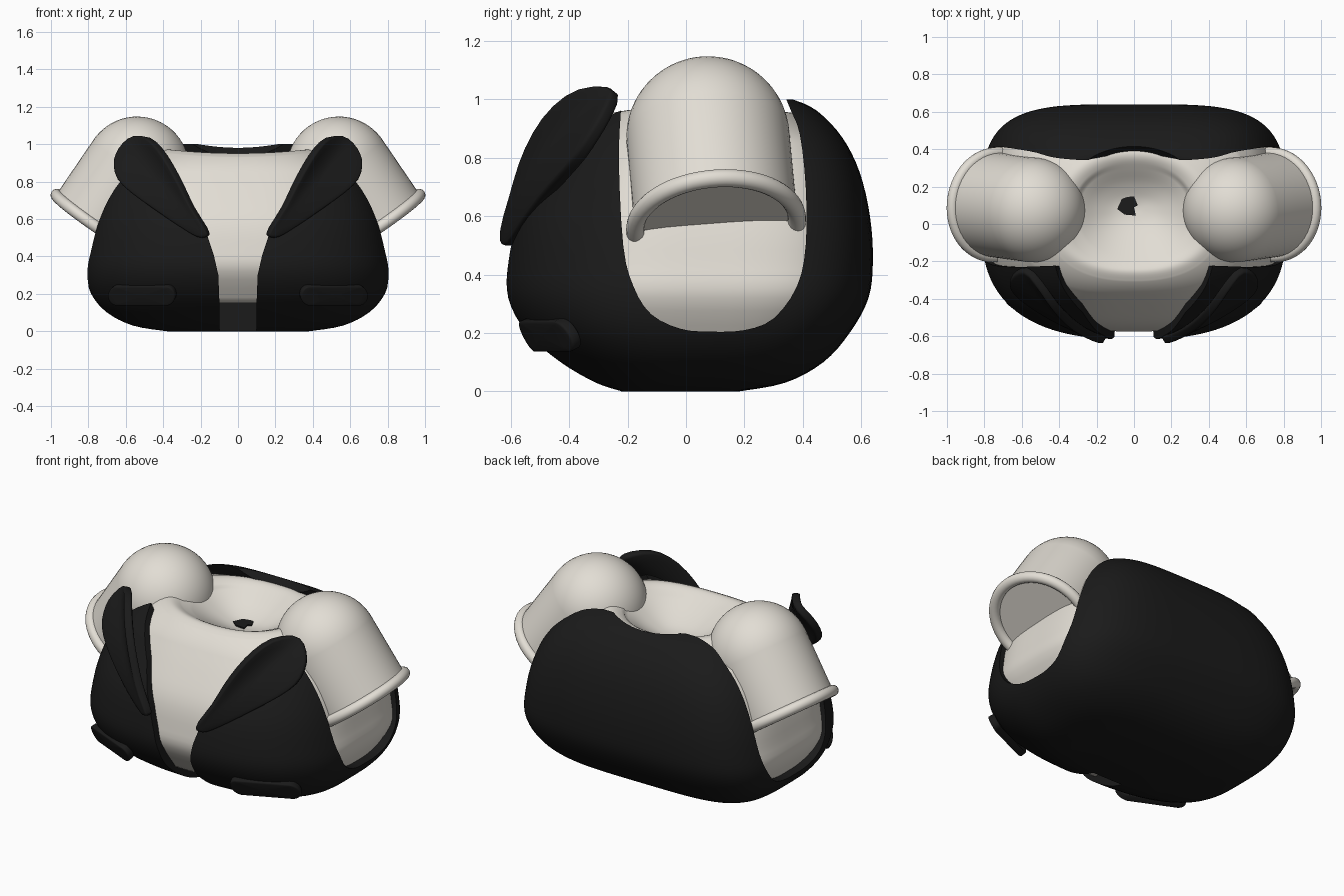
import bpy, bmesh, math
from mathutils import Vector

if "Cube" in bpy.data.objects:
    bpy.data.objects.remove(bpy.data.objects["Cube"])


def material(name, rgb):
    m = bpy.data.materials.new(name)
    m.diffuse_color = (*rgb, 1)
    m.use_nodes = True
    m.node_tree.nodes["Principled BSDF"].inputs["Base Color"].default_value = m.diffuse_color
    return m


CREAM = material("cream_cloth", (0.76, 0.725, 0.66))
BLACK = material("black_cloth", (0.0105, 0.0105, 0.0105))


def make(name, bm, mat):
    me = bpy.data.meshes.new(name)
    bm.to_mesh(me)
    bm.free()
    ob = bpy.data.objects.new(name, me)
    bpy.context.collection.objects.link(ob)
    me.materials.append(mat)
    return ob


def smooth(ob, angle=40):
    bpy.ops.object.select_all(action='DESELECT')
    ob.select_set(True)
    bpy.context.view_layer.objects.active = ob
    bpy.ops.object.shade_smooth_by_angle(angle=math.radians(angle))


def apply_modifiers(ob):
    dg = bpy.context.evaluated_depsgraph_get()
    me = bpy.data.meshes.new_from_object(ob.evaluated_get(dg))
    ob.modifiers.clear()
    ob.data = me


def loft(name, rings, mat):
    """Closed skin through rings of points, capped at both ends."""
    bm = bmesh.new()
    rows = [[bm.verts.new(p) for p in r] for r in rings]
    n = len(rows[0])
    for a, b in zip(rows, rows[1:]):
        for i in range(n):
            j = (i + 1) % n
            bm.faces.new((a[i], a[j], b[j], b[i]))
    bm.faces.new(rows[0][::-1])
    bm.faces.new(rows[-1])
    bmesh.ops.recalc_face_normals(bm, faces=bm.faces)
    return make(name, bm, mat)


def cut(ob, cutters):
    for c in cutters:
        m = ob.modifiers.new("cut", 'BOOLEAN')
        m.operation, m.solver, m.object = 'DIFFERENCE', 'EXACT', c
        apply_modifiers(ob)


# Torso sections: height, half width, front depth, back depth
SECTIONS = [
    (0.00, 0.38, 0.22, 0.18), (0.03, 0.56, 0.31, 0.34), (0.10, 0.70, 0.43, 0.47),
    (0.20, 0.785, 0.545, 0.56), (0.32, 0.815, 0.61, 0.625), (0.45, 0.80, 0.61, 0.64),
    (0.60, 0.765, 0.575, 0.63), (0.75, 0.705, 0.49, 0.595), (0.87, 0.62, 0.41, 0.535),
    (0.96, 0.51, 0.325, 0.45), (1.00, 0.43, 0.26, 0.37)]
# The shirt follows the torso, then rolls over a soft rim into the neck bowl
BOWL = [(0.93, 0.46, 0.31, 0.42), (0.95, 0.41, 0.265, 0.385), (0.945, 0.36, 0.23, 0.345),
        (0.91, 0.29, 0.17, 0.29), (0.86, 0.20, 0.08, 0.22), (0.825, 0.11, 0.0, 0.15),
        (0.812, 0.02, -0.07, 0.10)]


def refine(rows, k=4):
    """Catmull-Rom interpolation between the given rows."""
    out = []
    for i in range(len(rows) - 1):
        p0, p1 = rows[max(i - 1, 0)], rows[i]
        p2, p3 = rows[i + 1], rows[min(i + 2, len(rows) - 1)]
        for s in range(k):
            t = s / k
            out.append([0.5 * (2 * b + (c - a) * t + (2 * a - 5 * b + 4 * c - d) * t * t
                               + (3 * b - a - 3 * c + d) * t ** 3)
                        for a, b, c, d in zip(p0, p1, p2, p3)])
    return out + [list(rows[-1])]


def section(z, hx, f, b, power_front, power_back, lift=0.0):
    """One horizontal ring; front and back have their own roundness."""
    mid = (b - f) / 2 if f < 0.2 else 0.0
    ring = []
    for i in range(96):
        a = 2 * math.pi * i / 96
        c, s = math.cos(a), math.sin(a)
        e = 2 / (power_back if s > 0 else power_front)
        depth = b - mid if s > 0 else f + mid
        x = hx * math.copysign(abs(c) ** e, c)
        ring.append((x, mid + depth * math.copysign(abs(s) ** e, s), z + lift * x * x))
    return ring


def prism(name, pts, axis, lo, hi):
    """Cutter extruded along x or y from a two-axis profile."""
    def place(p, d):
        return (d, p[0], p[1]) if axis == 'x' else (p[0], d, p[1])
    ob = loft(name, [[place(p, d) for p in pts] for d in (lo, hi)], BLACK)
    ob.hide_render = True
    return ob


# Shirt
shirt_rows = [(z, hx - 0.025, f - 0.045, b - 0.025) for z, hx, f, b in SECTIONS if 0.1 < z < 0.9]
shirt_rows[0] = (0.15, 0.70, 0.45, 0.48)
shirt_rings = [section(*r, 2.6, 4.0) for r in refine(shirt_rows)]
shirt_rings += [section(*r, 2.3, 2.3, 0.15) for r in refine(BOWL)]
smooth(loft("shirt", shirt_rings, CREAM), 60)

# Vest with arm openings, front opening, hem notch and neckline cut out
vest = loft("vest", [section(*r, 2.6, 4.1) for r in refine(SECTIONS)], BLACK)
bm = bmesh.new()
bmesh.ops.create_uvsphere(bm, u_segments=64, v_segments=48, radius=0.46)
bmesh.ops.translate(bm, verts=bm.verts, vec=(0, 0.035, 1.24))
neck = make("neck_cutter", bm, BLACK)
neck.hide_render = True
arm = prism("armhole_cutter", [(-0.22, 1.3)] + refine([
    (-0.22, 1.0), (-0.23, 0.8), (-0.215, 0.5), (-0.18, 0.36), (-0.12, 0.265),
    (-0.02, 0.215), (0.08, 0.205), (0.2, 0.21), (0.3, 0.25), (0.38, 0.36),
    (0.41, 0.5), (0.41, 0.7), (0.39, 0.88), (0.36, 0.96), (0.335, 1.02)], 3)
    + [(0.33, 1.3)], 'x', -2, 2)
half = [(0.10, 0.17), (0.105, 0.3), (0.13, 0.41), (0.17, 0.53), (0.275, 0.75),
        (0.385, 0.9), (0.46, 1.03), (0.47, 1.3)]
gap = prism("front_gap_cutter", half + [(-x, z) for x, z in reversed(half)], 'y', -1, -0.1)
notch = prism("hem_notch_cutter", [(-0.1, -0.2), (0.1, -0.2), (0.1, 0.2), (-0.1, 0.2)],
              'y', -1, -0.225)
cut(vest, [arm, gap, notch, neck])
for c in (neck, arm, gap, notch):
    bpy.data.objects.remove(c)
smooth(vest)

# Small dark patch at the bottom of the neck bowl
bm = bmesh.new()
patch = [(-0.09, 0.08), (-0.05, 0.05), (0.01, 0.045), (0.0, 0.09), (0.02, 0.10),
         (0.0, 0.15), (-0.06, 0.145)]
base = bm.faces.new([bm.verts.new((x, y, 0.816)) for x, y in patch])
top = bmesh.ops.extrude_face_region(bm, geom=[base])["geom"]
bmesh.ops.translate(bm, vec=(0, 0, 0.008),
                    verts=[v for v in top if isinstance(v, bmesh.types.BMVert)])
bmesh.ops.recalc_face_normals(bm, faces=bm.faces)
make("neck_patch", bm, BLACK)


def padded_plate(name, outline, depth, side, thick):
    """Thin curved panel: outline in x/z, y given by depth(x, z)."""
    cx = sum(p[0] for p in outline) / len(outline)
    cz = sum(p[1] for p in outline) / len(outline)
    bm = bmesh.new()

    def vert(x, z):
        return bm.verts.new((side * x, depth(x, z), z))
    rows = [[vert(cx + (x - cx) * k, cz + (z - cz) * k) for x, z in outline]
            for k in (1, 0.8, 0.6, 0.4, 0.2)]
    hub, n = vert(cx, cz), len(outline)
    for i in range(n):
        j = (i + 1) % n
        for a, b in zip(rows, rows[1:]):
            bm.faces.new((a[i], a[j], b[j], b[i]))
        bm.faces.new((rows[-1][i], rows[-1][j], hub))
    ob = make(name, bm, BLACK)
    m = ob.modifiers.new("thickness", 'SOLIDIFY')
    m.thickness, m.offset = thick, 0
    b = ob.modifiers.new("soft_edge", 'BEVEL')
    b.width, b.segments, b.angle_limit = thick * 0.4, 3, math.radians(50)
    apply_modifiers(ob)
    smooth(ob, 50)


LAPEL = [(0.155, 0.51), (0.17, 0.55), (0.24, 0.66), (0.30, 0.78), (0.36, 0.89),
         (0.42, 0.98), (0.48, 1.035), (0.55, 1.04), (0.61, 1.0), (0.65, 0.94),
         (0.66, 0.88), (0.64, 0.81), (0.57, 0.74), (0.45, 0.655), (0.33, 0.575),
         (0.24, 0.52), (0.19, 0.50)]
LAPEL = refine(LAPEL + LAPEL[:1], 2)[:-1]


def lapel_depth(x, z):
    t = min(max((z - 0.51) / 0.53, 0), 1)
    inner = max(0, (z - 0.51) - 1.1 * (x - 0.155))
    return -0.885 + 0.466 * x + 0.376 * z - 0.30 * t * (1 - t) - 3 * inner ** 2


# Pocket flap outline: a rounded bar
POCKET = []
for i in range(24):
    a = 2 * math.pi * (i + 0.5) / 24
    c, s = math.cos(a), math.sin(a)
    POCKET.append((0.51 + math.copysign(0.13, c) + 0.048 * c, 0.195 + 0.052 * s))


def pocket_depth(x, z):
    return -0.478 + 0.45 * (x - 0.51) + 0.5 * (x - 0.51) ** 2 - 0.5 * (z - 0.195)


# Sleeves, cuffs, lapels and pocket flaps on both sides
for side, label in ((1, "right"), (-1, "left")):
    shoulder = Vector((0.54 * side, 0.075, 0.868))
    wrist = Vector((0.741 * side, 0.103, 0.573))
    axis = wrist - shoulder
    rot = axis.to_track_quat('Z', 'Y')
    stations = [(-0.28 * math.cos(a), 0.28 * math.sin(a))
                for a in [math.radians(d) for d in range(3, 91, 6)]]
    stations += [(0, 0.28), (axis.length * 0.5, 0.28), (axis.length, 0.28)]
    rings = [[shoulder + rot @ Vector((r * math.cos(2 * math.pi * i / 48),
                                       r * math.sin(2 * math.pi * i / 48), h))
              for i in range(48)] for h, r in stations]
    smooth(loft(label + "_sleeve", rings, CREAM))
    bpy.ops.mesh.primitive_torus_add(major_radius=0.278, minor_radius=0.031,
                                     major_segments=64, minor_segments=16,
                                     location=wrist, rotation=rot.to_euler())
    cuff = bpy.context.object
    cuff.name = label + "_cuff"
    cuff.data.materials.append(CREAM)
    smooth(cuff, 60)
    padded_plate(label + "_lapel", LAPEL, lapel_depth, side, 0.045)
    padded_plate(label + "_pocket_flap", POCKET, pocket_depth, side, 0.04)
